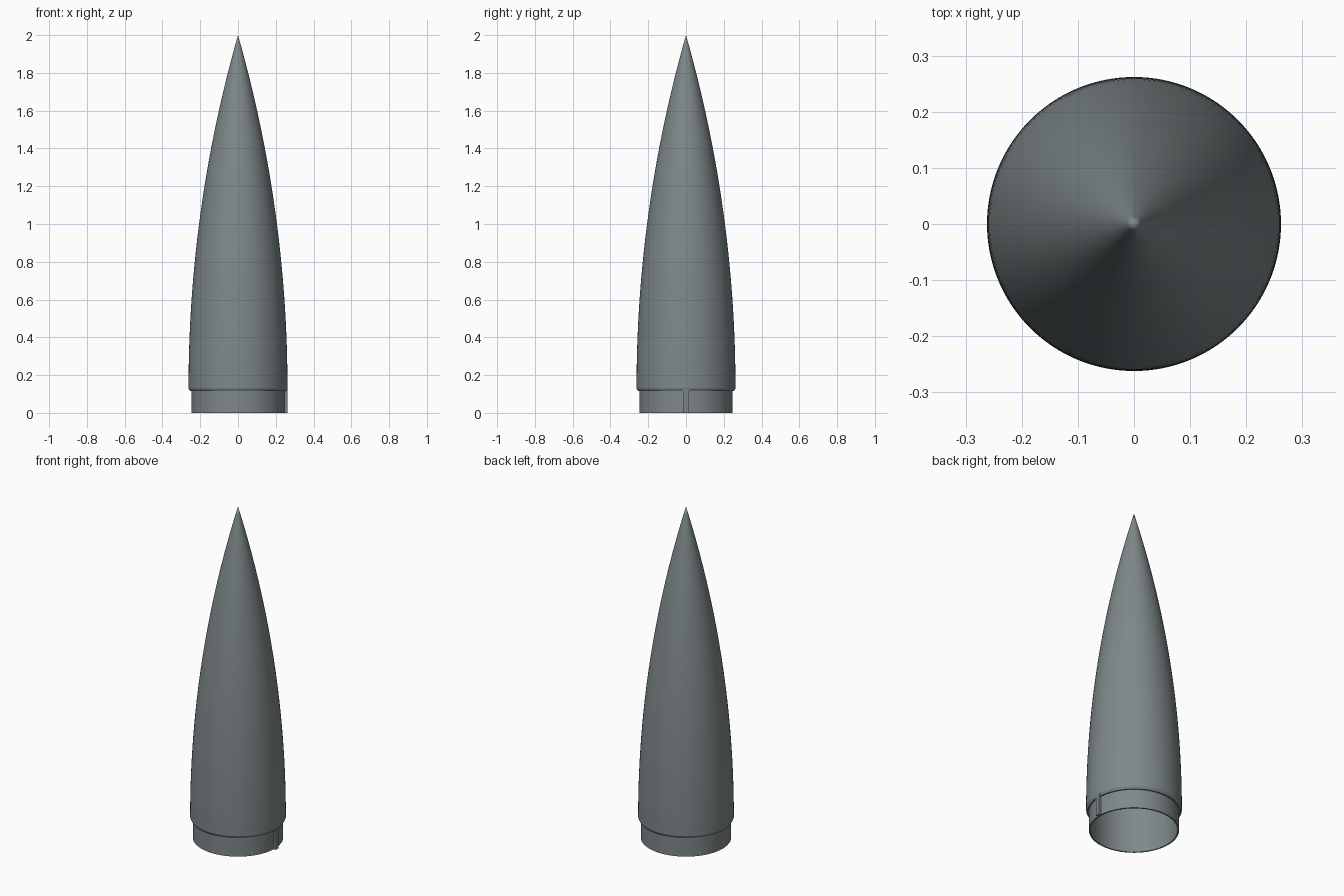
import bpy, bmesh, math

cube = bpy.data.objects.get("Cube")
if cube:
    bpy.data.objects.remove(cube, do_unlink=True)

HEIGHT, RADIUS = 2.0, 0.262
SHOULDER_Z, SKIRT_R, WALL = 0.13, 0.247, 0.008
SIDES, STEPS = 128, 40

metal = bpy.data.materials.new("grey metal")
metal.use_nodes = True
grey = (0.21, 0.245, 0.25, 1)
metal.diffuse_color = grey
metal.node_tree.nodes["Principled BSDF"].inputs["Base Color"].default_value = grey


def ogive(base_r, base_z, tip_z):
    """Tangent ogive points from the base up to the tip."""
    length = tip_z - base_z
    rho = (base_r ** 2 + length ** 2) / (2 * base_r)
    points = []
    for i in range(STEPS + 1):
        h = length * i / STEPS
        points.append((max(0, math.sqrt(rho ** 2 - h ** 2) - rho + base_r), base_z + h))
    points[-1] = (0, tip_z)
    return points


def finish(name, bm):
    bmesh.ops.recalc_face_normals(bm, faces=bm.faces)
    mesh = bpy.data.meshes.new(name)
    bm.to_mesh(mesh)
    bm.free()
    mesh.materials.append(metal)
    obj = bpy.data.objects.new(name, mesh)
    bpy.context.collection.objects.link(obj)
    bpy.ops.object.select_all(action="DESELECT")
    obj.select_set(True)
    bpy.context.view_layer.objects.active = obj
    bpy.ops.object.shade_smooth_by_angle(angle=math.radians(25))
    return obj


# Hollow nose shell: inner wall, skirt, chamfered shoulder and outer ogive
inner = ogive(SKIRT_R - WALL, SHOULDER_Z, HEIGHT - 0.06)[::-1]
skirt = [(SKIRT_R - WALL, 0), (SKIRT_R, 0), (SKIRT_R, 0.115), (RADIUS - 0.008, 0.115)]
outer = ogive(RADIUS, SHOULDER_Z, HEIGHT)

bm = bmesh.new()
verts = [bm.verts.new((r, 0, z)) for r, z in inner + skirt + outer]
edges = [bm.edges.new(pair) for pair in zip(verts, verts[1:])]
bmesh.ops.spin(bm, geom=verts + edges, cent=(0, 0, 0), axis=(0, 0, 1),
               angle=math.tau, steps=SIDES, use_merge=True)
bmesh.ops.remove_doubles(bm, verts=bm.verts, dist=1e-5)
finish("nose_shell", bm)

# Locating key on the left of the skirt, flaring into the shoulder
bm = bmesh.new()
rings = []
for z, half in ((0, 0.012), (0.112, 0.012), (0.127, 0.018)):
    rings.append([bm.verts.new((x, y, z)) for x, y in
                  ((SKIRT_R - 0.004, -half), (RADIUS - 0.001, -half),
                   (RADIUS - 0.001, half), (SKIRT_R - 0.004, half))])
for low, high in zip(rings, rings[1:]):
    for i in range(4):
        j = (i + 1) % 4
        bm.faces.new((low[i], low[j], high[j], high[i]))
bm.faces.new(rings[0])
bm.faces.new(rings[-1])
finish("locating_key", bm)
